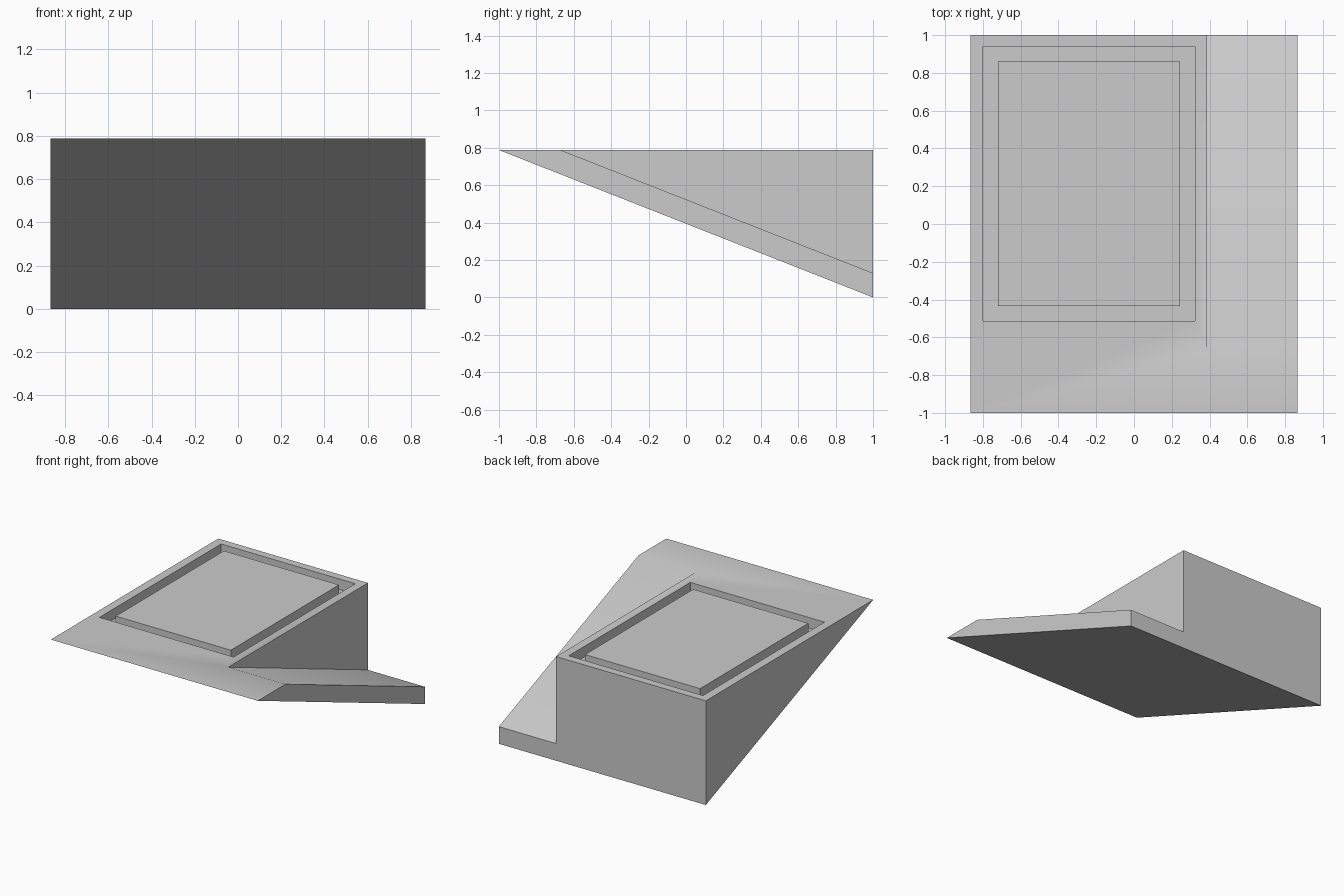
import bpy
import bmesh
from math import radians
from mathutils import Vector

HALF_X, TOP = 0.866, 0.788
NOTCH_X, DEPTH = 0.387, 0.08
LIP = 0.13          # thickness of the side ledge at the back
SEAM_Y = 0.213

cube = bpy.data.objects.get("Cube")
if cube:
    bpy.data.objects.remove(cube)

grey = bpy.data.materials.new("light_grey")
grey.use_nodes = True
grey.diffuse_color = (0.6, 0.6, 0.6, 1)
grey.node_tree.nodes["Principled BSDF"].inputs["Base Color"].default_value = (0.6, 0.6, 0.6, 1)


def prism(name, profile, x0, x1):
    """Extrude a side profile of (y, z) points from x0 to x1."""
    bm = bmesh.new()
    face = bm.faces.new([bm.verts.new((x0, y, z)) for y, z in profile])
    side = bmesh.ops.extrude_face_region(bm, geom=[face])
    moved = [g for g in side["geom"] if isinstance(g, bmesh.types.BMVert)]
    bmesh.ops.translate(bm, verts=moved, vec=(x1 - x0, 0, 0))
    bmesh.ops.recalc_face_normals(bm, faces=bm.faces)
    mesh = bpy.data.meshes.new(name)
    bm.to_mesh(mesh)
    bm.free()
    mesh.materials.append(grey)
    obj = bpy.data.objects.new(name, mesh)
    bpy.context.collection.objects.link(obj)
    return obj


def box(name, x0, x1, y0, y1, z0, z1):
    return prism(name, [(y0, z0), (y1, z0), (y1, z1), (y0, z1)], x0, x1)


def select(obj):
    bpy.ops.object.select_all(action="DESELECT")
    obj.select_set(True)
    bpy.context.view_layer.objects.active = obj


def cut(target, cutter):
    cutter.hide_render = True
    mod = target.modifiers.new("cut", "BOOLEAN")
    mod.operation, mod.solver, mod.object = "DIFFERENCE", "EXACT", cutter
    select(target)
    bpy.ops.object.modifier_apply(modifier=mod.name)
    bpy.data.objects.remove(cutter)


# Wedge body with a sloping underside
body = prism("wedge_body", [(-1, TOP), (1, 0), (1, TOP)], -HALF_X, HALF_X)

# Side notch, leaving a ledge parallel to the underside
slope = TOP / 2
ledge_start = 1 - (TOP - LIP) / slope
high = TOP + 0.2
cut(body, prism("notch_cutter",
                [(ledge_start, TOP), (1, LIP), (1.2, LIP - 0.2 * slope),
                 (1.2, high), (ledge_start, high)], NOTCH_X, HALF_X + 0.2))

# Pocket that becomes the groove around the panel
cut(body, box("pocket_cutter", -0.8, 0.323, -0.513, 0.94, TOP - DEPTH, high))

# Seam across the groove floor
bm = bmesh.new()
bm.from_mesh(body.data)
floor = [f for f in bm.faces if f.normal.z > 0.99
         and abs(f.calc_center_median().z - (TOP - DEPTH)) < 0.001]
parts = set(floor)
for f in floor:
    parts.update(f.edges)
    parts.update(f.verts)
seam = bmesh.ops.bisect_plane(bm, geom=list(parts), plane_co=Vector((0, SEAM_Y, 0)),
                              plane_no=Vector((0, 1, 0)))
edges = [g for g in seam["geom_cut"] if isinstance(g, bmesh.types.BMEdge)]
if edges:
    bmesh.ops.split_edges(bm, edges=edges)
bm.to_mesh(body.data)
bm.free()

# Panel standing in the pocket, flush with the top
panel = box("raised_panel", -0.72, 0.243, -0.433, 0.86, TOP - DEPTH, TOP)

for obj in (body, panel):
    select(obj)
    bpy.ops.object.shade_smooth_by_angle(angle=radians(30))
